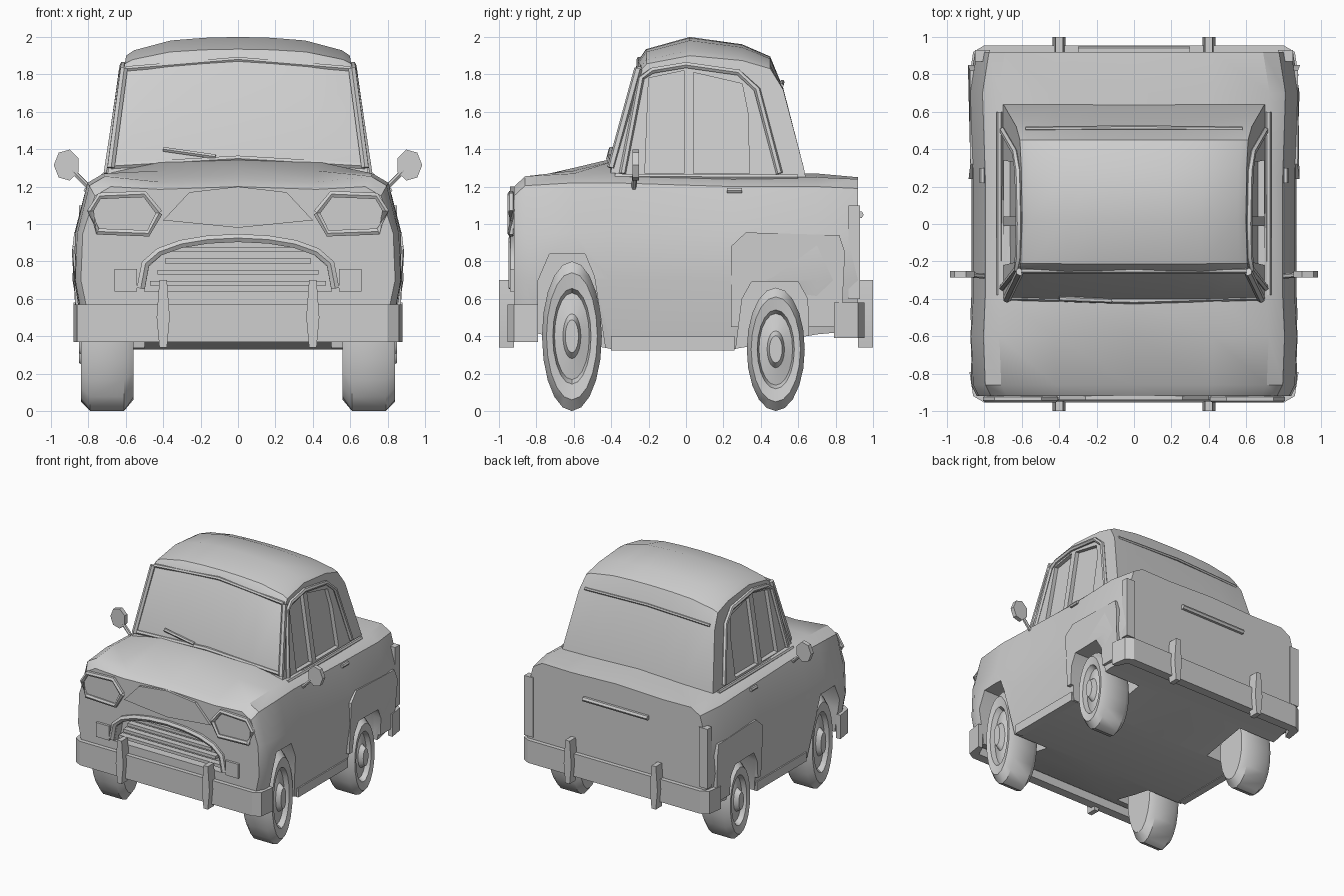
import bpy, bmesh, math
from mathutils import Vector

cube = bpy.data.objects.get("Cube")
if cube:
    bpy.data.objects.remove(cube)

paint = bpy.data.materials.new("plain_grey")
paint.use_nodes = True
GREY = (0.62, 0.62, 0.62, 1)
paint.diffuse_color = GREY
paint.node_tree.nodes["Principled BSDF"].inputs["Base Color"].default_value = GREY


def finish(name, bm, angle=30):
    bmesh.ops.recalc_face_normals(bm, faces=bm.faces)
    mesh = bpy.data.meshes.new(name)
    bm.to_mesh(mesh)
    bm.free()
    mesh.materials.append(paint)
    ob = bpy.data.objects.new(name, mesh)
    bpy.context.collection.objects.link(ob)
    smooth(ob, angle)
    return ob


def smooth(ob, angle=30):
    bpy.ops.object.select_all(action='DESELECT')
    ob.select_set(True)
    bpy.context.view_layer.objects.active = ob
    bpy.ops.object.shade_smooth_by_angle(angle=math.radians(angle))


def loft(name, rings, angle=30):
    """Skin closed rings of equal length and cap both ends."""
    bm = bmesh.new()
    rows = [[bm.verts.new(p) for p in ring] for ring in rings]
    n = len(rows[0])
    for a, b in zip(rows, rows[1:]):
        for i in range(n):
            j = (i + 1) % n
            bm.faces.new((a[i], a[j], b[j], b[i]))
    bm.faces.new(rows[0])
    bm.faces.new(rows[-1])
    return finish(name, bm, angle)


def side_prism(name, pts, inner, outer):
    """Side outline (y, z) between two x positions, given as functions of z."""
    return loft(name, [[(f(z), y, z) for y, z in pts] for f in (inner, outer)])


def front_prism(name, pts, y0, y1):
    return loft(name, [[(x, y, z) for x, z in pts] for y in (y0, y1)])


def box(name, x, y, z):
    return front_prism(name, [(x[0], z[0]), (x[1], z[0]), (x[1], z[1]), (x[0], z[1])], *y)


def tube(name, pts, r, sides=6):
    rings = []
    for i, p in enumerate(pts):
        d = Vector(pts[min(i + 1, len(pts) - 1)]) - Vector(pts[max(i - 1, 0)])
        q = d.to_track_quat('Z', 'Y')
        rings.append([Vector(p) + q @ Vector((r * math.cos(t), r * math.sin(t), 0))
                      for t in (math.tau * k / sides for k in range(sides))])
    return loft(name, rings, 40)


def cut(target, cutter):
    mod = target.modifiers.new("cut", 'BOOLEAN')
    mod.operation, mod.solver, mod.object = 'DIFFERENCE', 'EXACT', cutter
    bpy.ops.object.select_all(action='DESELECT')
    bpy.context.view_layer.objects.active = target
    bpy.ops.object.modifier_apply(modifier=mod.name)
    bpy.data.objects.remove(cutter)
    smooth(target)


# Lower body: cross-sections from nose to tail
def body_ring(y, w, floor, shoulder, crown):
    half = [(w - .05, floor), (w, .7), (w - .01, .95), (w - .075, shoulder - .05),
            (w - .16, shoulder), (.42, crown - .015)]
    ring = [(0, floor)] + half + [(0, crown)] + [(-x, z) for x, z in reversed(half)]
    return [(x, y, z) for x, z in ring]


body = loft("body", [body_ring(*s) for s in (
    (-.92, .84, .46, 1.2, 1.2), (-.86, .87, .43, 1.255, 1.24), (-.6, .88, .37, 1.27, 1.3),
    (-.39, .87, .33, 1.27, 1.35), (.25, .87, .33, 1.25, 1.27), (.7, .885, .41, 1.25, 1.27),
    (.92, .85, .43, 1.24, 1.25))])

# Rear wings swell from the sides and fade back into them
fender_line = [(.24, .45), (.24, .88), (.32, .955), (.82, .94), (.85, .85), (.83, .45)]
front_arch = [(-.8, .2), (-.79, .7), (-.73, .84), (-.54, .84), (-.49, .72), (-.41, .2)]
rear_arch = [(.25, .2), (.3, .6), (.35, .69), (.6, .69), (.65, .6), (.66, .2)]
for s, side in ((1, "left"), (-1, "right")):
    wing = side_prism(side + "_rear_wing", fender_line,
                      lambda z: s * .8, lambda z: s * (.9 - .12 * abs(z - .75)))
    for target, arch in ((body, front_arch), (body, rear_arch), (wing, rear_arch)):
        cut(target, side_prism("arch_cutter", arch, lambda z: s * .5, lambda z: s * 1.1))

# Grille mouth with bars and an arched surround
arc = [(.5 * math.cos(t), .64 + .27 * math.sin(t) ** .6)
       for t in (math.pi * k / 10 for k in range(11))]
cut(body, front_prism("grille_cutter", arc, -1.1, -.85))
for i in range(4):
    z = .67 + .06 * i
    w = .47 - .04 * i
    box("grille_bar", (-w, w), (-.91, -.86), (z, z + .025))
tube("grille_surround", [(x * 1.04, -.925, z + .015) for x, z in arc], .025)
nose = [(-.4, 1.02), (-.26, 1.17), (0, 1.2), (.26, 1.17), (.4, 1.02), (0, .98)]
front_prism("bonnet_nose", nose, -.94, -.89)


# Cabin: roof profile swept across the width, with straight leaning sides
def lean(z):
    return .7 - .15 * (z - 1.25)


profile = [(-.42, 1.2), (-.39, 1.33), (-.25, 1.83), (-.21, 1.88), (.02, 1.93),
           (.3, 1.9), (.45, 1.85), (.52, 1.72), (.63, 1.3), (.65, 1.2)]


def cabin_ring(u):
    ring = []
    for y, z in profile:
        top = min(max((z - 1.7) / .23, 0), 1)
        crown = top * (.07 - .05 * u ** 2 - .05 * abs(u) ** 8)
        bow = .02 * (1 - u * u) * (1 - top) if y < 0 else 0
        ring.append((u * lean(z), y - bow, z + crown))
    return ring


cabin = loft("cabin", [cabin_ring(u) for u in (-1, -.93, -.6, -.3, 0, .3, .6, .93, 1)], 35)

# Side windows, screen trim, gutters
windows = ([(-.22, 1.27), (-.2, 1.78), (-.01, 1.82), (-.01, 1.27)],
           [(.04, 1.27), (.04, 1.81), (.3, 1.75), (.33, 1.6), (.34, 1.27)])
gutter = [(-.34, 1.27), (-.24, 1.78), (-.18, 1.82), (0, 1.85), (.28, 1.81), (.38, 1.72), (.5, 1.27)]
for s, side in ((1, "left"), (-1, "right")):
    for pane in windows:
        cut(cabin, side_prism("window_cutter", pane,
                              lambda z: s * (lean(z) - .035), lambda z: s * (lean(z) + .1)))
    tube(side + "_gutter", [(s * (lean(z) + .005), y, z) for y, z in gutter], .018)
    tube(side + "_screen_pillar", [(s * .68, -.4, 1.3), (s * .61, -.255, 1.83)], .022)
    tube(side + "_waist_rail", [(s * .72, -.38, 1.255), (s * .72, .6, 1.25)], .016)
tube("screen_top_trim", [(-.6, -.25, 1.83), (0, -.25, 1.88), (.6, -.25, 1.83)], .015)
tube("screen_base_trim", [(-.68, -.39, 1.31), (0, -.41, 1.35), (.68, -.39, 1.31)], .018)
tube("rear_screen_trim", [(-.58, .51, 1.74), (0, .515, 1.76), (.58, .51, 1.74)], .012)
tube("wiper", [(-.4, -.4, 1.4), (-.12, -.41, 1.36)], .014)

# Bumpers wrap round the corners
half = [(.8, .955), (.86, .92), (.88, .79), (.84, .79), (.8, .88)]
for name, s, z0, z1 in (("front_bumper", -1, .37, .57), ("rear_bumper", 1, .39, .58)):
    plan = half + [(-x, y) for x, y in reversed(half)]
    loft(name, [[(x, s * y, z) for x, y in plan] for z in (z0, z1)])
    for x in (-.4, .4):
        blade = [(x - .02, .34), (x + .02, .34), (x + .035, .5), (x + .02, .7), (x - .02, .7), (x - .035, .5)]
        front_prism(name + "_overrider", blade, s * .92, s)

# Lathe outline of a wheel: (x, share of radius)
tyre = [(.56, .3), (.56, .82), (.61, 1), (.79, 1), (.84, .85), (.83, .64),
        (.79, .58), (.81, .3), (.85, .22), (.85, .05)]
lamp = [(.42, 1.06), (.5, 1.16), (.74, 1.15), (.79, 1.07), (.75, .96), (.48, .95)]
for s, side in ((1, "left"), (-1, "right")):
    for place, y, ry, rz in (("front", -.61, .16, .4), ("rear", .48, .155, .33)):
        loft(f"{side}_{place}_wheel",
             [[(s * x, y + ry * r * math.cos(t), rz + rz * r * math.sin(t))
               for t in (math.tau * k / 20 for k in range(20))] for x, r in tyre], 35)

    # Headlamp with rim, and the side lamp below it
    front_prism(side + "_headlamp", [(s * x, z) for x, z in lamp], -.935, -.88)
    rim = [(s * x, -.935, z) for x, z in lamp]
    tube(side + "_headlamp_rim", rim + rim[:1], .02)
    x0, x1 = sorted((s * .54, s * .66))
    box(side + "_side_lamp", (x0, x1), (-.94, -.88), (.64, .76))

    # Tail lamp, door handle and sill
    x0, x1 = sorted((s * .77, s * .85))
    box(side + "_tail_lamp", (x0, x1), (.87, .93), (.6, 1.1))
    tube(side + "_door_handle", [(s * .81, .22, 1.18), (s * .81, .3, 1.18)], .015)
    x0, x1 = sorted((s * .78, s * .84))
    box(side + "_sill", (x0, x1), (-.4, .26), (.325, .4))

    # Door mirror on its stalk
    tube(side + "_mirror_stalk", [(s * .78, -.28, 1.18), (s * .9, -.27, 1.3)], .014)
    mirror = [(s * (.915 + .07 * math.cos(t)), 1.315 + .085 * math.sin(t))
              for t in (math.tau * k / 7 for k in range(7))]
    front_prism(side + "_mirror", mirror, -.285, -.25)

# Boot handle strip
tube("boot_handle", [(-.3, .93, 1.05), (.3, .93, 1.05)], .02)
